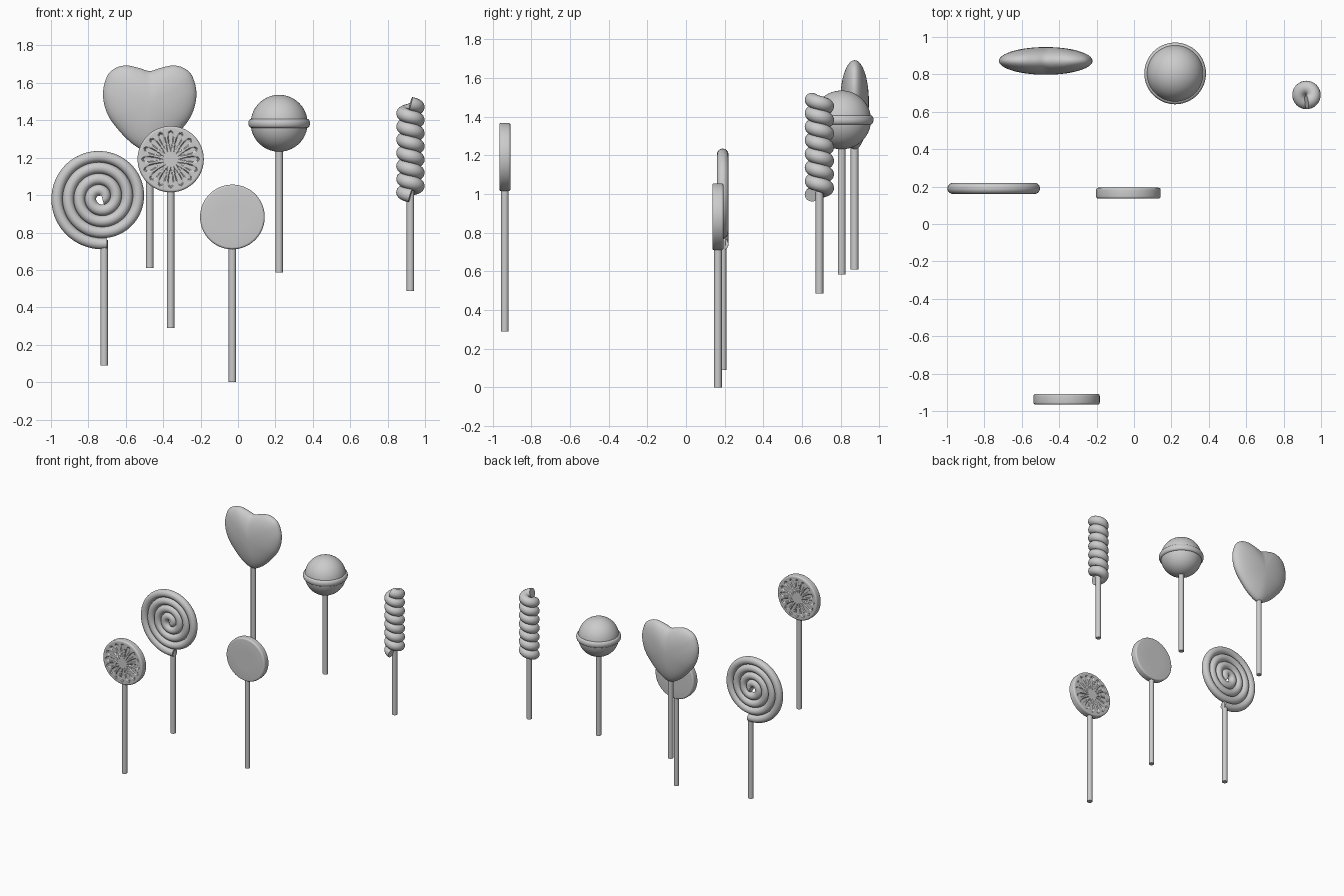
import bpy, bmesh
from math import pi, sin, cos, sqrt, radians
from mathutils import Vector

if "Cube" in bpy.data.objects:
    bpy.data.objects.remove(bpy.data.objects["Cube"])


def add_mesh(name, bm, loc):
    bmesh.ops.remove_doubles(bm, verts=bm.verts, dist=1e-6)
    bmesh.ops.recalc_face_normals(bm, faces=bm.faces)
    me = bpy.data.meshes.new(name)
    bm.to_mesh(me)
    bm.free()
    ob = bpy.data.objects.new(name, me)
    ob.location = loc
    bpy.context.collection.objects.link(ob)
    bpy.context.view_layer.objects.active = ob
    ob.select_set(True)
    bpy.ops.object.shade_smooth_by_angle(angle=radians(40))
    ob.select_set(False)
    return ob


def rings_mesh(name, rings, loc):
    """Skin a list of closed rings that all have the same point count."""
    bm = bmesh.new()
    vs = [[bm.verts.new(p) for p in r] for r in rings]
    for a, b in zip(vs, vs[1:]):
        for i in range(len(a)):
            j = (i + 1) % len(a)
            bm.faces.new((a[i], a[j], b[j], b[i]))
    return add_mesh(name, bm, loc)


def lathe(name, profile, loc, axis='Z', segs=64, relief=None):
    """Revolve (radius, height) pairs around Z or Y."""
    rings = []
    for r, h in profile:
        ring = []
        for i in range(segs):
            a = 2 * pi * i / segs
            k = h - (relief(r, a) * (1 if h > 0 else -1) if relief else 0)
            ring.append((r * cos(a), r * sin(a), k) if axis == 'Z' else (r * cos(a), k, r * sin(a)))
        rings.append(ring)
    return rings_mesh(name, rings, loc)


def stick(name, x, y, z0, z1):
    r = 0.02
    return lathe(name, [(0, 0), (r, 0), (r, z1 - z0), (0, z1 - z0)], (x, y, z0), segs=24)


def tube(name, pts, radius):
    cu = bpy.data.curves.new(name, 'CURVE')
    cu.dimensions = '3D'
    cu.bevel_depth = radius
    cu.bevel_resolution = 6
    cu.use_fill_caps = True
    sp = cu.splines.new('POLY')
    sp.points.add(len(pts) - 1)
    for p, c in zip(sp.points, pts):
        p.co = (*c, 1)
    sp.use_smooth = True
    ob = bpy.data.objects.new(name, cu)
    bpy.context.collection.objects.link(ob)
    return ob


def disc_profile(R, half, bevel, steps):
    """Flat disc with rounded rim."""
    front = [(max(0, (R - bevel) * i / steps), half) for i in range(steps + 1)]
    edge = [(R - bevel + bevel * sin(a), half - bevel + bevel * cos(a))
            for a in (pi / 2 * i / 5 for i in range(1, 6))]
    side = front + edge
    return side + [(r, -h) for r, h in reversed(side)]


# Spiral lollipop
turns, end, r_in, r_out = 3.9, radians(-82), 0.015, 0.249
pts = []
for i in range(241):
    t = i / 240
    a = end - 2 * pi * turns * (1 - t)
    r = r_in + (r_out - r_in) * t
    pts.append((-0.735 + r * cos(a), 0.19, 0.988 + r * sin(a)))
tube("spiral_candy", pts, 0.030)
stick("spiral_stick", -0.715, 0.19, 0.09, 0.76)

# Twisted lollipop
pts = []
for i in range(7 * 32 + 1):
    t = i / (7 * 32)
    a = -pi / 2 - 2 * pi * 7 * t
    pts.append((0.922 + 0.039 * cos(a), 0.69 + 0.039 * sin(a), 0.997 + 0.492 * t))
tube("twist_candy", pts, 0.037)
stick("twist_stick", 0.922, 0.69, 0.487, 1.05)

# Plain disc lollipop
lathe("disc_candy", disc_profile(0.173, 0.029, 0.012, 2), (-0.03, 0.165, 0.883), 'Y')
stick("disc_stick", -0.03, 0.165, 0.0, 0.73)


# Citrus disc lollipop with petal-shaped hollows on both faces
def petals(r, a):
    t = (r - 0.045) / 0.105
    if not 0 < t < 1:
        return 0
    sector = 2 * pi / 16
    off = abs((a + sector / 2) % sector - sector / 2) * r
    w = 0.023 * t ** 0.7 * sqrt(1 - t ** 5)
    return 0.007 * min(1, max(0, (w - off) / 0.004))


lathe("citrus_candy", disc_profile(0.177, 0.029, 0.012, 32), (-0.36, -0.937, 1.192), 'Y', 256, petals)
stick("citrus_stick", -0.36, -0.937, 0.29, 1.03)

# Ball lollipop with raised band
prof = [(0.152 * sin(pi * i / 40), -0.152 * cos(pi * i / 40)) for i in range(41)]
lathe("ball_candy", prof, (0.22, 0.805, 1.384))
band = [(0.145, -0.024), (0.150, -0.024)]
band += [(0.150 + 0.015 * cos(a), 0.024 * sin(a)) for a in (-pi / 2 + pi * i / 10 for i in range(1, 10))]
band += [(0.150, 0.024), (0.145, 0.024)]
lathe("ball_band", band, (0.22, 0.805, 1.384))
stick("ball_stick", 0.22, 0.805, 0.585, 1.26)

# Heart lollipop: smooth mirrored outline, puffed front and back
half = [(0, 0.183), (0.055, 0.199), (0.125, 0.213), (0.185, 0.198), (0.228, 0.155), (0.25, 0.06),
        (0.226, -0.047), (0.16, -0.14), (0.08, -0.215), (0, -0.25)]
loop = half + [(-x, z) for x, z in reversed(half[1:-1])]
n = len(loop)
outline = []
for i in range(n):
    p0, p1, p2, p3 = (Vector(loop[(i + k) % n]) for k in (-1, 0, 1, 2))
    for k in range(6):
        t = k / 6
        outline.append(0.5 * (2 * p1 + (p2 - p0) * t + (2 * p0 - 5 * p1 + 4 * p2 - p3) * t * t
                              + (3 * p1 - p0 - 3 * p2 + p3) * t ** 3))
rings = []
for i in range(33):
    a = pi * i / 32
    rings.append([(p.x * sin(a), -0.074 * cos(a), p.y * sin(a)) for p in outline])
rings_mesh("heart_candy", rings, (-0.472, 0.872, 1.48))
stick("heart_stick", -0.472, 0.872, 0.61, 1.28)
